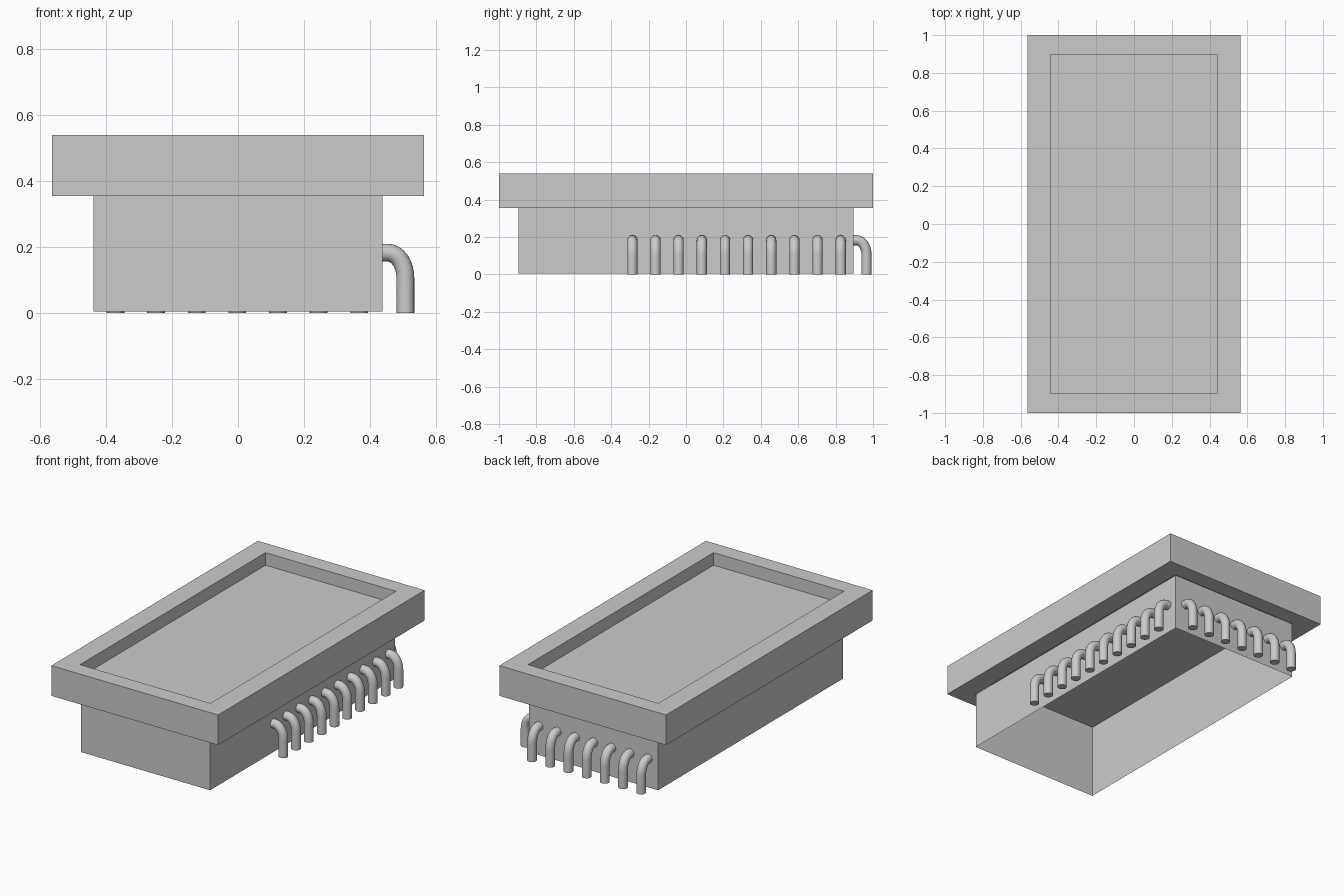
import bpy, bmesh, math
from mathutils import Vector

if "Cube" in bpy.data.objects:
    bpy.data.objects.remove(bpy.data.objects["Cube"])


def rect_loft(name, rings, closed=False, cap=False):
    """Join rectangles (half x, half y, z) into a shell."""
    bm = bmesh.new()
    loops = [[bm.verts.new((sx * hx, sy * hy, z))
              for sx, sy in ((-1, -1), (1, -1), (1, 1), (-1, 1))]
             for hx, hy, z in rings]
    pairs = list(zip(loops, loops[1:]))
    if closed:
        pairs.append((loops[-1], loops[0]))
    for a, b in pairs:
        for i in range(4):
            j = (i + 1) % 4
            bm.faces.new((a[i], a[j], b[j], b[i]))
    if cap:
        bm.faces.new(loops[-1])
    mesh = bpy.data.meshes.new(name)
    bm.to_mesh(mesh)
    bm.free()
    obj = bpy.data.objects.new(name, mesh)
    bpy.context.collection.objects.link(obj)
    return obj


def pipe_mesh():
    """Bent pipe leaving the wall along +x and turning down to z = 0."""
    out, top, bend_z, start, r, sides = 0.071, 0.183, 0.105, 0.018, 0.027, 20
    path = [((0, top), 0.0)]
    steps = 8
    for k in range(steps + 1):
        a = math.pi / 2 * k / steps
        rx, rz = out - start, top - bend_z
        tilt = math.atan2(rz * math.sin(a), rx * math.cos(a))
        path.append(((start + rx * math.sin(a), bend_z + rz * math.cos(a)), tilt))
    path.append(((out, 0), math.pi / 2))
    bm = bmesh.new()
    rings = []
    for (x, z), tilt in path:
        normal = Vector((math.sin(tilt), 0, math.cos(tilt)))
        ring = []
        for i in range(sides):
            t = 2 * math.pi * i / sides
            ring.append(bm.verts.new(Vector((x, 0, z)) + normal * r * math.cos(t)
                                     + Vector((0, r * math.sin(t), 0))))
        rings.append(ring)
    for a, b in zip(rings, rings[1:]):
        for i in range(sides):
            j = (i + 1) % sides
            bm.faces.new((a[i], a[j], b[j], b[i])).smooth = True
    bm.faces.new(rings[0])
    bm.faces.new(rings[-1])
    bmesh.ops.recalc_face_normals(bm, faces=bm.faces)
    for e in bm.edges:
        if any(len(f.verts) > 4 for f in e.link_faces):
            e.smooth = False
    mesh = bpy.data.meshes.new("drain_pipe")
    bm.to_mesh(mesh)
    bm.free()
    return mesh


# Wide rim around the top, open in the middle
rect_loft("top_rim", [(0.565, 1.0, 0.355), (0.565, 1.0, 0.54),
                      (0.442, 0.898, 0.54), (0.442, 0.898, 0.355)], closed=True)

# Thin panel sunk into the rim
rect_loft("sunken_panel", [(0.442, 0.898, 0.463)], cap=True)

# Open-bottomed lower walls
rect_loft("lower_walls", [(0.438, 0.896, 0.005), (0.438, 0.896, 0.355)])

# Rows of bent pipes on the right and back walls
pipe = pipe_mesh()


def add_pipe(name, location, angle):
    obj = bpy.data.objects.new(name, pipe)
    obj.location = location
    obj.rotation_euler.z = angle
    bpy.context.collection.objects.link(obj)


for i in range(10):
    add_pipe(f"right_pipe_{i + 1}", (0.437, -0.287 + 0.1238 * i, 0), 0)
for i in range(7):
    add_pipe(f"back_pipe_{i + 1}", (-0.372 + 0.1233 * i, 0.894, 0), math.pi / 2)
